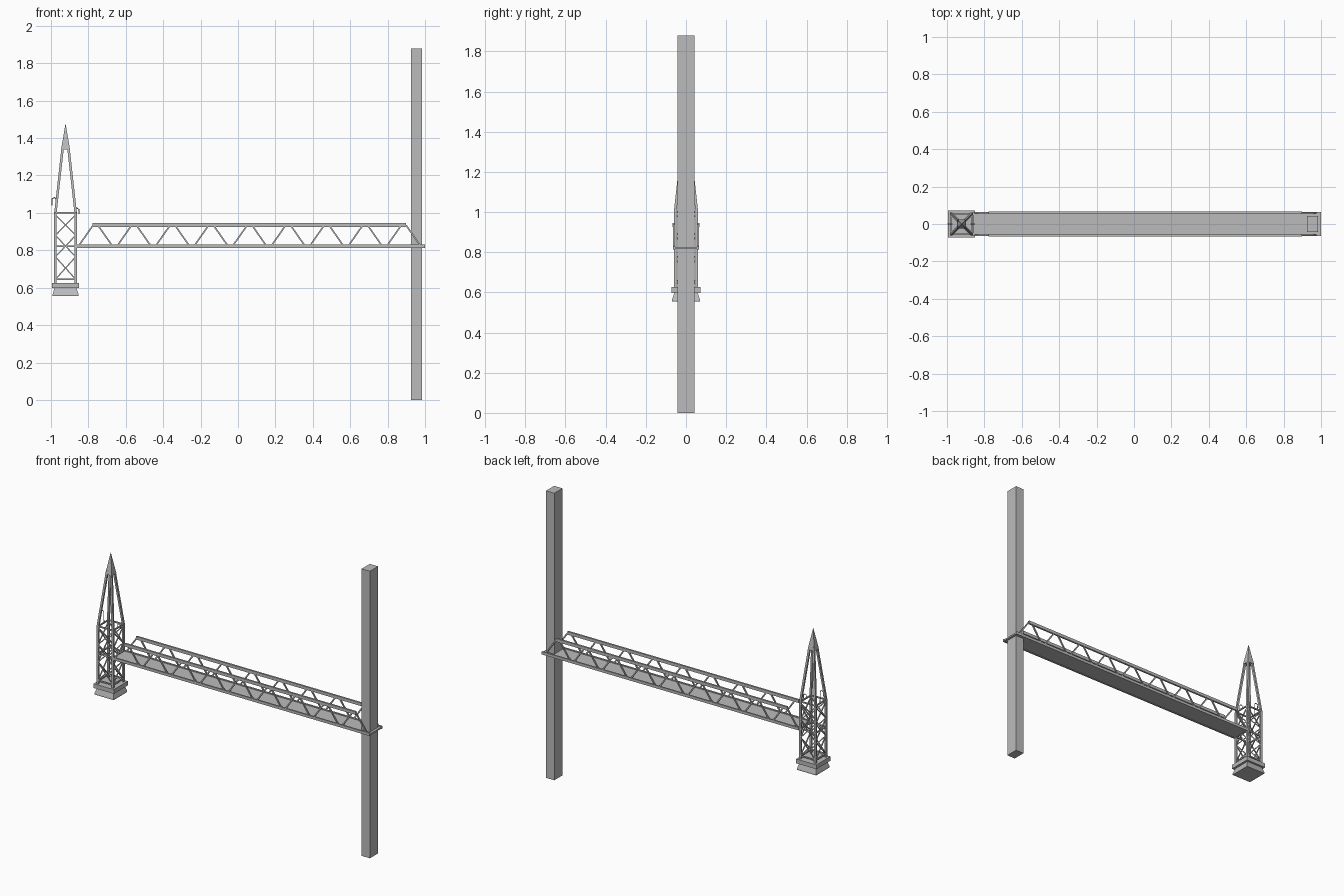
import bpy, math
from mathutils import Vector

old = bpy.data.objects.get("Cube")
if old:
    bpy.data.objects.remove(old, do_unlink=True)

grey = bpy.data.materials.new("plain_grey")
grey.use_nodes = True
grey.diffuse_color = (0.5, 0.5, 0.5, 1)
grey.node_tree.nodes["Principled BSDF"].inputs["Base Color"].default_value = (0.5, 0.5, 0.5, 1)


def mesh_object(name, verts, faces):
    mesh = bpy.data.meshes.new(name)
    mesh.from_pydata(verts, [], faces)
    mesh.materials.append(grey)
    obj = bpy.data.objects.new(name, mesh)
    bpy.context.collection.objects.link(obj)
    return obj


def stack(name, cx, rings):
    """Closed solid of rectangular rings (half_x, half_y, z), bottom to top."""
    verts = [(cx + sx * hx, sy * hy, z) for hx, hy, z in rings
             for sx, sy in ((-1, -1), (1, -1), (1, 1), (-1, 1))]
    faces = [(3, 2, 1, 0), tuple(range(len(verts) - 4, len(verts)))]
    for r in range(len(rings) - 1):
        for i in range(4):
            j = (i + 1) % 4
            faces.append((4 * r + i, 4 * r + j, 4 * r + 4 + j, 4 * r + 4 + i))
    return mesh_object(name, verts, faces)


def beams(name, segments, width, height=None):
    """Rectangular bars joined in one mesh, one for each pair of end points."""
    height = height or width
    verts, faces = [], []
    for a, b in segments:
        a, b = Vector(a), Vector(b)
        d = (b - a).normalized()
        guide = Vector((0, 1, 0)) if abs(d.y) < 0.9 else Vector((1, 0, 0))
        up = d.cross(guide).normalized() * height / 2
        side = up.cross(d).normalized() * width / 2
        n = len(verts)
        for p in (a, b):
            verts += [p - side - up, p + side - up, p + side + up, p - side + up]
        faces += [tuple(n + k for k in f) for f in
                  ((3, 2, 1, 0), (4, 5, 6, 7), (0, 1, 5, 4),
                   (1, 2, 6, 5), (2, 3, 7, 6), (3, 0, 4, 7))]
    return mesh_object(name, verts, faces)


def pipe(name, points, radius):
    curve = bpy.data.curves.new(name, "CURVE")
    curve.dimensions = "3D"
    curve.bevel_depth = radius
    curve.bevel_resolution = 0
    curve.use_fill_caps = True
    line = curve.splines.new("POLY")
    line.points.add(len(points) - 1)
    for p, co in zip(line.points, points):
        p.co = (*co, 1)
    curve.materials.append(grey)
    obj = bpy.data.objects.new(name, curve)
    bpy.context.collection.objects.link(obj)


# Tall column
stack("column", 0.955, [(0.03, 0.042, 0), (0.03, 0.042, 1.88)])

# Footbridge deck and its two side trusses
deck_z, chord_z = 0.822, 0.935
stack("deck", 0.07, [(0.93, 0.055, 0.816), (0.93, 0.055, 0.826)])
step, first_top, gap = 0.206, -0.762, 0.012
for label, y in (("right", -0.06), ("left", 0.06)):
    beams(label + "_lower_chord", [((-0.86, y, deck_z), (1, y, deck_z))], 0.01, 0.018)
    beams(label + "_upper_chord", [((-0.778, y, chord_z), (0.898, y, chord_z))], 0.012, 0.02)
    web = []
    for i in range(9):
        x = first_top + i * step
        for s in (-1, 1):
            web.append(((x + s * gap, y, chord_z), (x + s * (step / 2 - gap), y, deck_z)))
    beams(label + "_truss_web", web, 0.008)

# Tower footing: flared foot, neck and cap
cx = -0.922
stack("tower_foot", cx, [(0.07, 0.07, 0.555), (0.07, 0.07, 0.562), (0.058, 0.058, 0.6)])
stack("tower_cap", cx, [(0.073, 0.073, 0.598), (0.073, 0.073, 0.626)])

# Tower legs and the spire bars leaning in above them
h, top = 0.054, 1.0
corners = [(-1, -1), (1, -1), (1, 1), (-1, 1)]
beams("tower_legs", [((cx + sx * h, sy * h, 0.62), (cx + sx * h, sy * h, top))
                     for sx, sy in corners], 0.013)
beams("spire_bars", [((cx + sx * h, sy * h, top), (cx + sx * 0.014, sy * 0.014, 1.36))
                     for sx, sy in corners], 0.013)
stack("spire_tip", cx, [(0.024, 0.024, 1.338), (0.0005, 0.0005, 1.475)])

# Horizontal rings and crossed braces on all four tower faces
rings, braces = [], []
levels = (0.645, 0.822, top)
for (ax, ay), (bx, by) in zip(corners, corners[1:] + corners[:1]):
    def point(sx, sy, z):
        return (cx + sx * h, sy * h, z)
    for z in levels:
        rings.append((point(ax, ay, z), point(bx, by, z)))
    for lo, hi in ((0.645, 0.765), (0.765, 0.88), (0.88, 0.99)):
        braces.append((point(ax, ay, lo), point(bx, by, hi)))
        braces.append((point(bx, by, lo), point(ax, ay, hi)))
beams("tower_rings", rings, 0.008)
beams("tower_braces", braces, 0.006)

# Small hooked pipes near the top of the tower
pipe("tall_hook", [(cx - 0.073, 0, 1.04), (cx - 0.073, 0, 1.075), (cx - 0.06, 0, 1.082),
                   (cx - 0.05, 0, 1.075), (cx - 0.05, 0, top)], 0.003)
pipe("short_hook", [(cx + 0.05, 0, top), (cx + 0.05, 0, 1.022), (cx + 0.062, 0, 1.026),
                    (cx + 0.071, 0, 1.018), (cx + 0.071, 0, 0.995)], 0.003)
